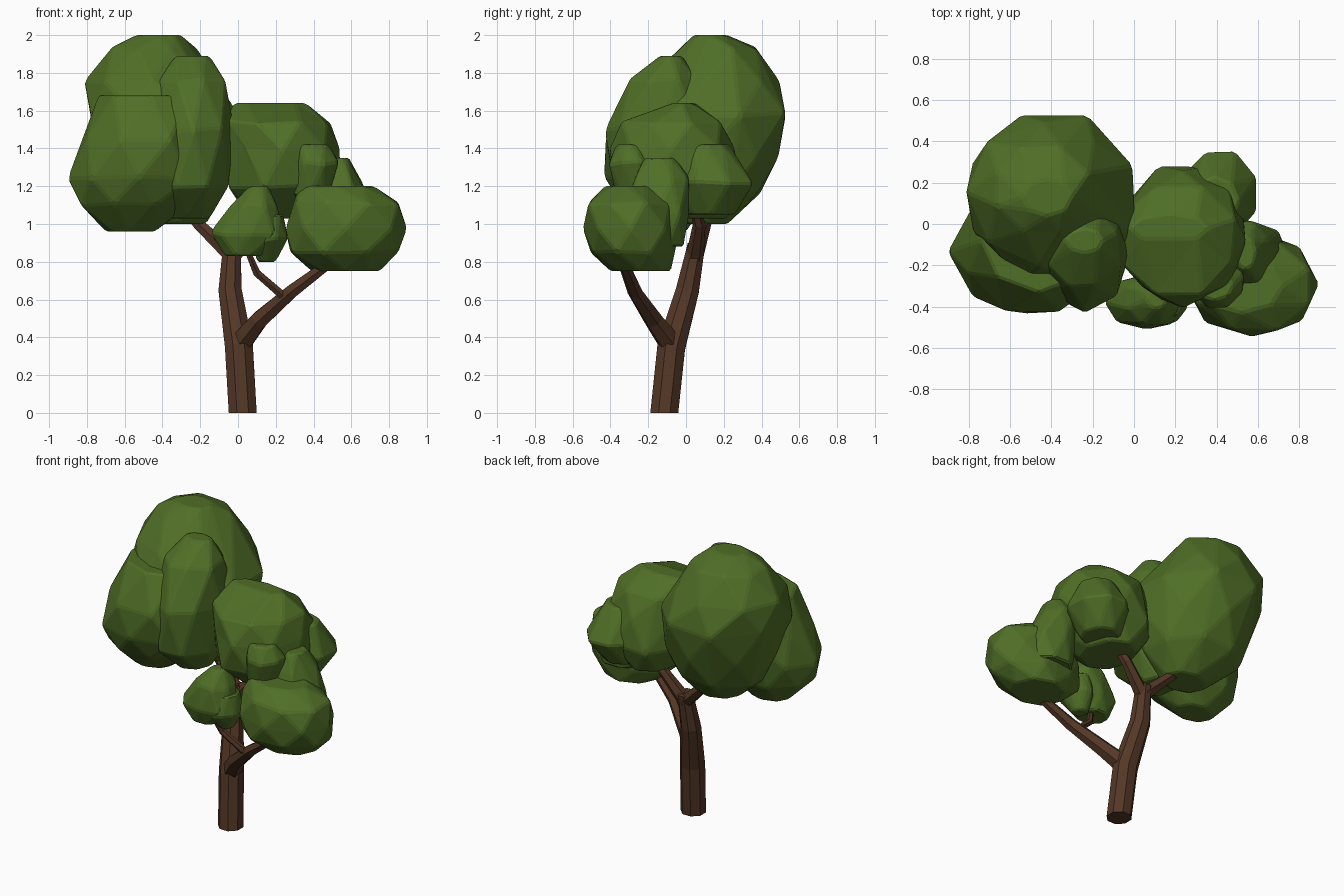
import bpy, bmesh, math, random
from mathutils import Vector

random.seed(4)


def material(name, rgb):
    m = bpy.data.materials.new(name)
    m.diffuse_color = (*rgb, 1)
    return m


LEAF = material("leaf_green", (0.080, 0.158, 0.020))
BARK = material("bark_brown", (0.088, 0.038, 0.019))


def to_object(bm, name, mat):
    bmesh.ops.recalc_face_normals(bm, faces=bm.faces)
    me = bpy.data.meshes.new(name)
    bm.to_mesh(me)
    bm.free()
    me.materials.append(mat)
    ob = bpy.data.objects.new(name, me)
    bpy.context.collection.objects.link(ob)
    return ob


def lobe(name, rings, sides=8):
    """Faceted lump: hull of stacked ellipses (z, cx, cy, rx, ry), softly chamfered."""
    bm = bmesh.new()
    for i, (z, cx, cy, rx, ry) in enumerate(rings):
        half = math.pi / sides
        phase = half * (i % 2)
        grow = 1.05 if i % 2 else 1.0
        for k in range(sides):
            a = 2 * half * k + phase
            j = 0.01 if 0 < i < len(rings) - 1 else 0.0
            bm.verts.new((cx + rx * grow * math.cos(a) + random.uniform(-j, j),
                          cy + ry * grow * math.sin(a) + random.uniform(-j, j),
                          z + random.uniform(-j, j)))
    res = bmesh.ops.convex_hull(bm, input=bm.verts[:])
    junk = {v for v in res["geom_interior"] if isinstance(v, bmesh.types.BMVert)}
    junk |= {v for v in bm.verts if not v.link_faces}
    bmesh.ops.delete(bm, geom=list(junk), context='VERTS')
    bmesh.ops.dissolve_limit(bm, angle_limit=math.radians(9),
                             verts=bm.verts[:], edges=bm.edges[:])
    bmesh.ops.bevel(bm, geom=bm.edges[:], offset=0.010, segments=1,
                    affect='EDGES', profile=0.5, clamp_overlap=True)
    bmesh.ops.triangulate(bm, faces=bm.faces[:])
    return to_object(bm, name, LEAF)


def clump(name, *lobes):
    """Leaf clump: union of several lobes."""
    base = lobe(name, lobes[0])
    for rings in lobes[1:]:
        other = lobe("lobe", rings)
        mod = base.modifiers.new("union", 'BOOLEAN')
        mod.operation = 'UNION'
        mod.solver = 'EXACT'
        mod.object = other
        bpy.context.view_layer.objects.active = base
        bpy.ops.object.modifier_apply(modifier=mod.name)
        bpy.data.objects.remove(other)
    return base


def limb(name, path, sides=8):
    """Tapered faceted tube along points (x, y, z, radius)."""
    bm = bmesh.new()
    pts = [Vector(p[:3]) for p in path]
    loops = []
    for i, p in enumerate(pts):
        d = (pts[min(i + 1, len(pts) - 1)] - pts[max(i - 1, 0)]).normalized()
        if p.z == 0:
            d = Vector((0, 0, 1))       # flat foot on the ground
        u = Vector((0, 1, 0)).cross(d).normalized()
        v = d.cross(u)
        r = path[i][3]
        loops.append([bm.verts.new(p + r * (u * math.cos(a) + v * math.sin(a)))
                      for a in (2 * math.pi * (k + 0.5) / sides for k in range(sides))])
    for a, b in zip(loops, loops[1:]):
        for k in range(sides):
            n = (k + 1) % sides
            bm.faces.new((a[k], a[n], b[n], b[k]))
    bm.faces.new(loops[0][::-1])
    bm.faces.new(loops[-1])
    return to_object(bm, name, BARK)


# Trunk and branches
limb("trunk", [(0.025, -0.115, 0, 0.080), (0.005, -0.078, 0.35, 0.080),
               (-0.042, 0.008, 0.65, 0.066), (-0.032, 0.055, 0.89, 0.05)])
limb("left_branch", [(-0.03, 0.045, 0.83, 0.048), (-0.21, 0.10, 1.0, 0.034),
                     (-0.38, 0.10, 1.2, 0.02)], 6)
limb("middle_branch", [(-0.035, 0.045, 0.82, 0.048), (0.12, 0.07, 1.0, 0.034),
                       (0.24, 0.02, 1.2, 0.02)], 6)
limb("right_branch", [(0.005, -0.075, 0.36, 0.066), (0.11, -0.17, 0.49, 0.052),
                      (0.28, -0.27, 0.64, 0.04), (0.48, -0.33, 0.79, 0.03),
                      (0.58, -0.30, 0.95, 0.02)], 6)
limb("front_twig", [(0.25, -0.26, 0.61, 0.025), (0.10, -0.31, 0.74, 0.022),
                    (0.04, -0.36, 0.88, 0.015)], 6)

# Large clump on the left: crown, low front lobe, front shoulder
clump("large_leaf_clump",
      [(2.0, -0.42, 0.13, 0.12, 0.09), (1.93, -0.45, 0.17, 0.23, 0.21),
       (1.76, -0.45, 0.15, 0.36, 0.35), (1.58, -0.39, 0.12, 0.40, 0.41),
       (1.36, -0.37, 0.11, 0.38, 0.38), (1.17, -0.36, 0.12, 0.30, 0.28),
       (1.0, -0.32, 0.10, 0.15, 0.12)],
      [(1.68, -0.46, -0.08, 0.28, 0.25), (1.45, -0.49, -0.12, 0.31, 0.31),
       (1.25, -0.52, -0.14, 0.38, 0.29), (1.10, -0.55, -0.13, 0.29, 0.22),
       (0.96, -0.57, -0.10, 0.13, 0.10)],
      [(1.89, -0.24, -0.08, 0.09, 0.06), (1.76, -0.25, -0.12, 0.18, 0.19),
       (1.50, -0.23, -0.14, 0.22, 0.28), (1.20, -0.25, -0.13, 0.20, 0.25),
       (1.03, -0.27, -0.08, 0.12, 0.13)])

# Middle clump: body, back lobe, small front bump
clump("middle_leaf_clump",
      [(1.64, 0.17, -0.02, 0.19, 0.07), (1.54, 0.21, -0.08, 0.28, 0.27),
       (1.40, 0.24, -0.07, 0.30, 0.33), (1.20, 0.24, -0.04, 0.29, 0.33),
       (1.03, 0.22, 0.02, 0.16, 0.20)],
      [(1.42, 0.39, 0.11, 0.12, 0.12), (1.22, 0.42, 0.15, 0.19, 0.21),
       (1.05, 0.38, 0.13, 0.12, 0.13)],
      [(1.42, 0.39, -0.30, 0.09, 0.07), (1.32, 0.41, -0.29, 0.12, 0.12),
       (1.15, 0.38, -0.27, 0.10, 0.10)])

# Right clump: wide body and rear top knob
clump("right_leaf_clump",
      [(1.20, 0.52, -0.30, 0.20, 0.13), (1.11, 0.58, -0.30, 0.28, 0.22),
       (0.98, 0.57, -0.29, 0.33, 0.25), (0.85, 0.56, -0.28, 0.29, 0.22),
       (0.75, 0.57, -0.24, 0.18, 0.16)],
      [(1.35, 0.54, -0.14, 0.05, 0.08), (1.24, 0.54, -0.13, 0.11, 0.15),
       (1.05, 0.57, -0.16, 0.17, 0.17), (0.88, 0.57, -0.16, 0.16, 0.15)])

# Small front clump
clump("small_leaf_clump",
      [(1.20, 0.11, -0.36, 0.05, 0.05), (1.10, 0.09, -0.36, 0.13, 0.12),
       (0.95, 0.05, -0.38, 0.19, 0.14), (0.83, 0.03, -0.37, 0.10, 0.09)],
      [(1.05, 0.16, -0.36, 0.08, 0.10), (0.92, 0.17, -0.36, 0.09, 0.13),
       (0.80, 0.15, -0.34, 0.05, 0.05)])
